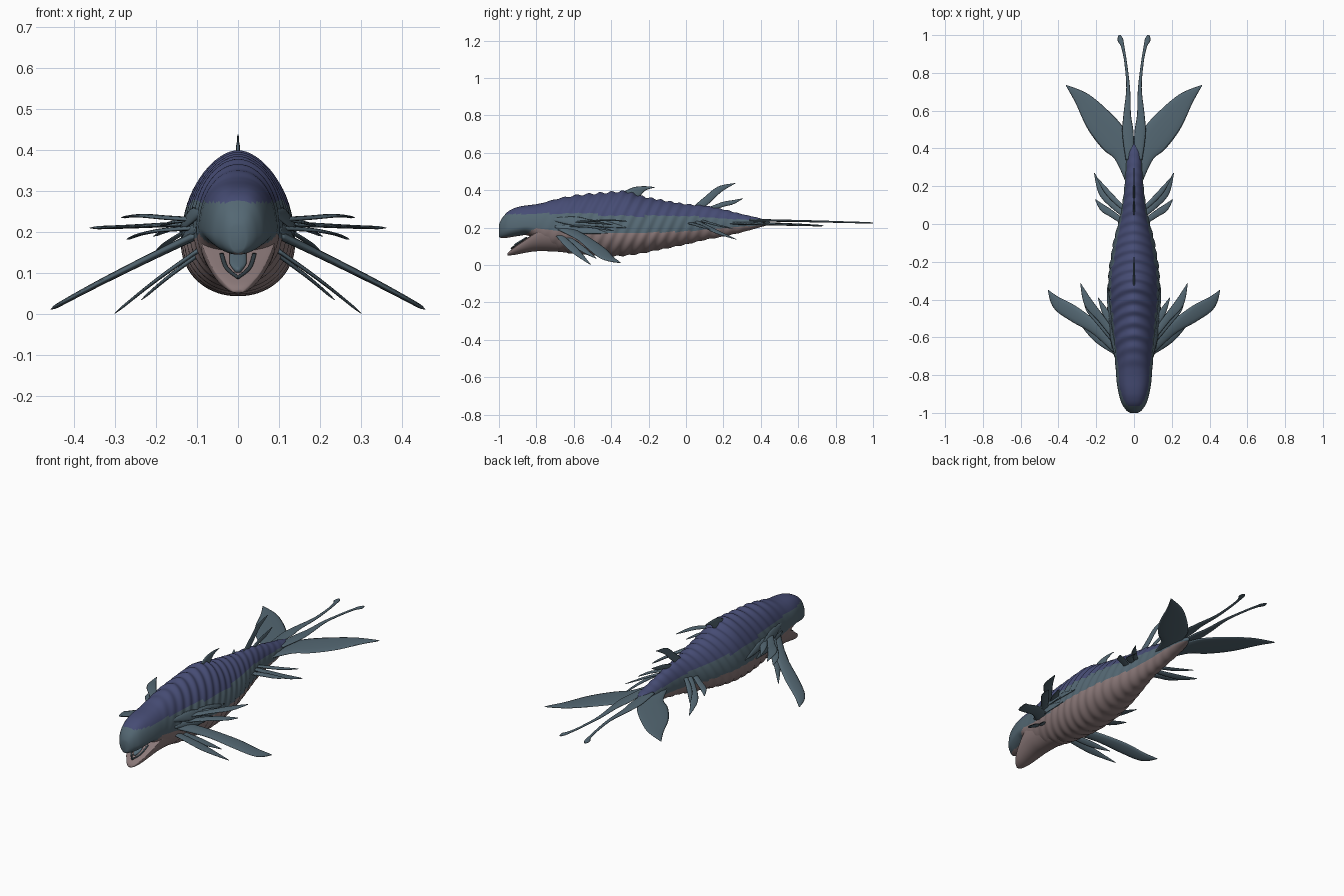
import bpy, bmesh, math
from mathutils import Vector


def material(name, col):
    m = bpy.data.materials.new(name)
    m.diffuse_color = (*col, 1)
    return m


INDIGO = material("indigo back", (0.061, 0.072, 0.175))
TEAL = material("grey teal skin", (0.089, 0.138, 0.172))
BELLY = material("dusky pink belly", (0.255, 0.188, 0.188))
GUM = material("dark gum", (0.035, 0.05, 0.06))


def lerp(table, y, col=1):
    if y <= table[0][0]:
        return table[0][col]
    for a, b in zip(table, table[1:]):
        if y <= b[0]:
            f = (y - a[0]) / (b[0] - a[0])
            return a[col] + (b[col] - a[col]) * f
    return table[-1][col]


def soft(table, y, col=1):
    # interpolation with rounded corners, exact at both ends
    r = max(0, min(0.025, y - table[0][0], table[-1][0] - y))
    return sum(lerp(table, y + k * r, col) for k in (-1, -0.5, 0, 0.5, 1)) / 5


def finish(name, bm, mats, mirror=False):
    bmesh.ops.recalc_face_normals(bm, faces=bm.faces)
    for f in bm.faces:
        f.smooth = True
    me = bpy.data.meshes.new(name)
    bm.to_mesh(me)
    bm.free()
    ob = bpy.data.objects.new(name, me)
    bpy.context.collection.objects.link(ob)
    for m in mats:
        me.materials.append(m)
    if mirror:
        ob.modifiers.new("mirror", 'MIRROR').use_mirror_merge = False
    return ob


def skin(bm, rings):
    rows = [[bm.verts.new(p) for p in r] for r in rings]
    n = len(rows[0])
    for a, b in zip(rows, rows[1:]):
        for i in range(n):
            j = (i + 1) % n
            bm.faces.new((a[i], a[j], b[j], b[i]))
    bm.faces.new(rows[0])
    bm.faces.new(rows[-1][::-1])


def body_rings(table, centre, ys, peak, ripple, sides=72):
    rings = []
    for y in ys:
        zt, zb, w = (soft(table, y, k) for k in (1, 2, 3))
        c = min(max(soft(centre, y), zb + 0.002), zt - 0.002)
        e = soft(peak, y)
        amp = ripple * min(1, max(0, (y + 0.8) / 0.2)) * min(1, max(0.0, (0.48 - y) / 0.2))
        ring = []
        for i in range(sides):
            t = 2 * math.pi * i / sides
            co, si = math.cos(t), math.sin(t)
            x = w * math.copysign(abs(co) ** (e if si > 0 else 0.95), co)
            dz = (zt - c if si > 0 else c - zb) * si
            # slanted skin folds
            s = 1 + amp * math.sin(2 * math.pi * (y - 0.5 * dz) / 0.058)
            ring.append((x * s, y, c + dz * s))
        rings.append(ring)
    return rings


# Body: y, top, bottom, half width
BODY = [(-1, .215, .15, .02), (-.99, .245, .143, .042), (-.97, .275, .143, .058),
        (-.93, .302, .15, .074), (-.88, .316, .158, .085), (-.84, .32, .165, .092),
        (-.78, .328, .10, .096), (-.7, .352, .078, .103), (-.6, .372, .06, .118),
        (-.5, .382, .05, .129), (-.4, .39, .046, .136), (-.32, .396, .05, .136),
        (-.24, .368, .062, .132), (-.1, .342, .09, .11), (0, .325, .11, .085),
        (.1, .318, .135, .062), (.2, .298, .152, .05), (.3, .272, .175, .045),
        (.4, .25, .203, .035), (.45, .23, .217, .006)]
CENTRE = [(-1, .19), (-.85, .21), (-.7, .195), (-.5, .172), (-.2, .172), (.1, .21), (.45, .222)]
PEAK = [(-1, .7), (-.8, .8), (-.5, 1.15), (.1, 1.15), (.45, 1)]
BELLY_LINE = [(-1, .148), (-.86, .162), (-.8, .2), (-.6, .172), (-.3, .17), (0, .18),
              (.2, .2), (.45, .215)]
BACK_LINE = [(-1, .272), (-.9, .272), (-.6, .278), (-.3, .262), (0, .262), (.3, .244), (.45, .232)]
bm = bmesh.new()
ys = [-1, -.997, -.99, -.98] + [-.97 + 1.42 * i / 190 for i in range(191)]
skin(bm, body_rings(BODY, CENTRE, ys, PEAK, 0.025))
bm.normal_update()
for f in bm.faces:
    p = f.calc_center_median()
    if p.z > lerp(BACK_LINE, p.y):
        f.material_index = 0
    elif p.z > lerp(BELLY_LINE, p.y):
        f.material_index = 1
    else:
        f.material_index = 2
finish("body", bm, [INDIGO, TEAL, BELLY])

# Lower jaw, hanging open
JAW = [(-.955, .062, .052, .012), (-.945, .075, .05, .03), (-.92, .097, .053, .05),
       (-.86, .137, .066, .073), (-.8, .18, .075, .09), (-.7, .2, .073, .097), (-.6, .2, .062, .1)]
bm = bmesh.new()
skin(bm, body_rings(JAW, [(y, t - .006) for y, t, b, w in JAW],
                    [-.955 + .355 * i / 40 for i in range(41)], [(-1, .6), (0, .6)], 0))
finish("lower_jaw", bm, [BELLY])


def leaf(name, path, widths, normal, thick=0.006, mat=TEAL, mirror=True, steps=7, sides=12):
    """Flat tapering blade lofted along a smooth path."""
    P = [Vector(p) for p in path]
    n = Vector(normal).normalized()
    pts, ws = [], []
    for k in range(len(P) - 1):
        a, b, c, d = P[max(k - 1, 0)], P[k], P[k + 1], P[min(k + 2, len(P) - 1)]
        wa, wb = widths[max(k - 1, 0)], widths[k]
        wc, wd = widths[k + 1], widths[min(k + 2, len(P) - 1)]

        def cr(a, b, c, d, t):
            return 0.5 * (2 * b + (c - a) * t + (2 * a - 5 * b + 4 * c - d) * t * t
                          + (3 * b - a - 3 * c + d) * t ** 3)
        for s in range(steps + (k == len(P) - 2)):
            pts.append(cr(a, b, c, d, s / steps))
            ws.append(max(0.001, cr(wa, wb, wc, wd, s / steps)))
    rings = []
    for i, (p, w) in enumerate(zip(pts, ws)):
        tan = pts[min(i + 1, len(pts) - 1)] - pts[max(i - 1, 0)]
        chord = n.cross(tan).normalized()
        up = tan.cross(chord).normalized()
        th = min(thick, w) * (1 - 0.6 * i / len(pts))
        rings.append([p + chord * w * math.cos(2 * math.pi * j / sides)
                      + up * th * math.sin(2 * math.pi * j / sides) for j in range(sides)])
    bm = bmesh.new()
    skin(bm, rings)
    return finish(name, bm, [mat], mirror)


# Mouth details
leaf("gum_line", [(.0, -.935, .089), (.028, -.9, .113), (.04, -.85, .147)],
     [.004, .005, .005], (0, -.6, .8), .005, GUM)
leaf("tongue", [(0, -.915, .104), (0, -.89, .122), (0, -.85, .149)],
     [.006, .02, .02], (0, -.6, .8), .009, TEAL, False)

# Large pectoral fins and the slim fins beneath them
SLOPE = (.46, 0, .89)
leaf("pectoral_fin", [(.085, -.66, .2), (.2, -.555, .145), (.32, -.475, .085), (.405, -.42, .04),
                      (.455, -.35, .012)], [.035, .034, .042, .034, .002], SLOPE, .011)
leaf("lower_fin_front", [(.09, -.68, .16), (.2, -.6, .082), (.3, -.51, .002)],
     [.018, .024, .002], (.6, 0, .8))
leaf("lower_fin_rear", [(.09, -.64, .15), (.17, -.56, .09), (.235, -.48, .035)],
     [.016, .02, .002], (.65, 0, .75))

# Slim flank fins
leaf("flank_fin_upper", [(.1, -.6, .23), (.175, -.5, .235), (.24, -.42, .24), (.283, -.315, .235)],
     [.016, .02, .024, .002], (.1, 0, 1))
leaf("flank_fin_middle", [(.1, -.62, .21), (.18, -.52, .205), (.235, -.45, .195), (.27, -.385, .182)],
     [.016, .02, .02, .002], (.2, 0, 1))
leaf("flank_fin_short", [(.1, -.56, .23), (.15, -.47, .225), (.19, -.39, .215)],
     [.014, .018, .002], (.2, .1, 1))

# Overlapping gill flaps lying on the flank
for i, (y, z, w) in enumerate([(-.72, .245, .026), (-.7, .205, .026), (-.6, .235, .02)]):
    leaf(f"gill_flap_{i + 1}", [(.088 + i * .01, y, z), (.121 + i * .005, y + .14, z - .012),
                                (.14, y + .28, z - .035)], [.008, w, .002], (1, -.1, .35), .008)

# Rear side fins
leaf("rear_fin_long", [(.04, .04, .24), (.11, .1, .21), (.17, .17, .175), (.21, .27, .137)],
     [.014, .018, .02, .002], (.4, .1, .9))
leaf("rear_fin_short", [(.04, .0, .23), (.12, .055, .215), (.165, .085, .205), (.205, .13, .19)],
     [.014, .018, .018, .002], (.2, 0, 1))
leaf("rear_fin_middle", [(.04, .07, .24), (.1, .125, .225), (.15, .18, .21), (.2, .25, .195)],
     [.01, .014, .013, .002], (.2, 0, 1))

# Dorsal fins on the centre line
leaf("dorsal_fin", [(0, -.31, .365), (0, -.265, .39), (0, -.22, .41), (0, -.165, .416)],
     [.035, .03, .012, .001], (1, 0, 0), .007, TEAL, False)
leaf("rear_dorsal_fin", [(0, .06, .305), (0, .115, .35), (0, .18, .405), (0, .265, .438)],
     [.02, .021, .017, .001], (1, 0, 0), .005, TEAL, False)
leaf("rear_dorsal_fin_low", [(0, .13, .3), (0, .2, .325), (0, .25, .336), (0, .305, .356)],
     [.012, .013, .011, .001], (1, 0, 0), .005, TEAL, False)

# Tail flukes and long streamers with paddle ends
leaf("tail_fluke", [(.02, .22, .225), (.055, .36, .222), (.105, .445, .22), (.185, .545, .217),
                    (.27, .655, .213), (.36, .735, .21)],
     [.022, .05, .078, .074, .044, .002], (.05, 0, 1), .009)
leaf("tail_streamer", [(.022, .34, .24), (.032, .48, .238), (.036, .58, .236), (.031, .72, .233),
                       (.045, .86, .229), (.06, .94, .227), (.072, .975, .226), (.076, 1.0, .225)],
     [.022, .03, .02, .01, .007, .009, .015, .006], (0, 0, 1), .007)
